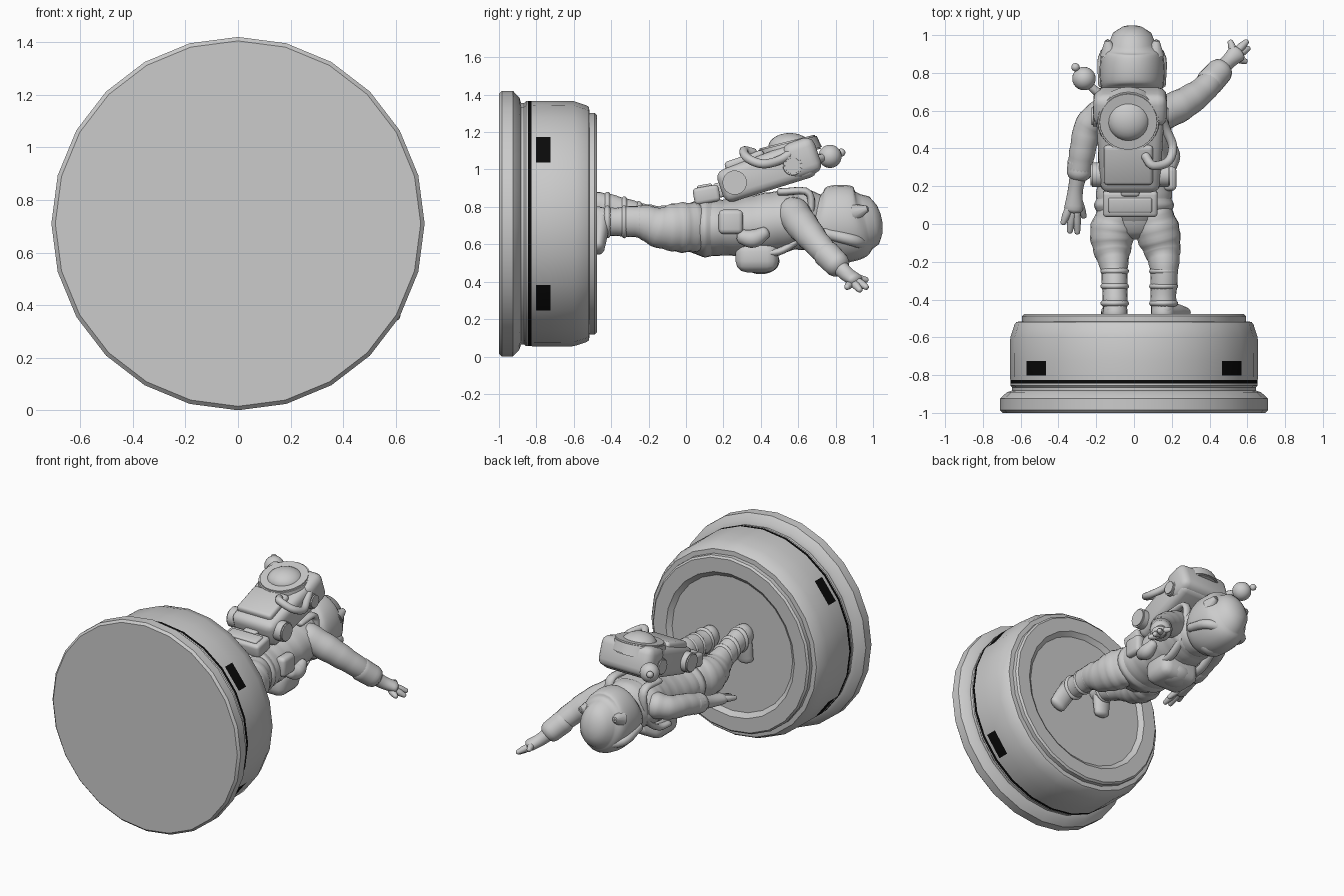
import bpy, bmesh, math
from mathutils import Vector, Matrix, Euler

if "Cube" in bpy.data.objects:
    bpy.data.objects.remove(bpy.data.objects["Cube"])


def material(name, value):
    m = bpy.data.materials.new(name)
    m.diffuse_color = (value, value, value, 1)
    m.use_nodes = True
    m.node_tree.nodes["Principled BSDF"].inputs["Base Color"].default_value = m.diffuse_color
    return m


GREY = material("plain_grey", 0.6)
BLACK = material("black", 0.003)


def finish(name, bm, angle=50):
    bmesh.ops.recalc_face_normals(bm, faces=bm.faces)
    mesh = bpy.data.meshes.new(name)
    bm.to_mesh(mesh)
    bm.free()
    ob = bpy.data.objects.new(name, mesh)
    bpy.context.collection.objects.link(ob)
    mesh.materials.append(GREY)
    mesh.materials.append(BLACK)
    bpy.ops.object.select_all(action='DESELECT')
    bpy.context.view_layer.objects.active = ob
    ob.select_set(True)
    bpy.ops.object.shade_smooth_by_angle(angle=math.radians(angle))
    return ob


def bridge(bm, rings):
    """Join rings of equal length and close both ends."""
    n = len(rings[0])
    for a, b in zip(rings, rings[1:]):
        for i in range(n):
            j = (i + 1) % n
            bm.faces.new((a[i], a[j], b[j], b[i]))
    bm.faces.new(rings[0][::-1])
    bm.faces.new(rings[-1])


def tube(name, pts, n=20, steps=5, wrinkle=0.0):
    """Smooth tube through points (x, y, z, side radius, depth radius)."""
    p = [Vector(q if len(q) == 5 else (*q, q[3])) for q in pts]
    p = [2 * p[0] - p[1]] + p + [2 * p[-1] - p[-2]]
    path = []
    for k in range(1, len(p) - 2):
        for s in range(steps + (k == len(p) - 3)):
            t = s / steps
            a, b, c, d = p[k - 1:k + 3]
            path.append(0.5 * (2 * b + (c - a) * t + (2 * a - 5 * b + 4 * c - d) * t * t
                               + (3 * b - a - 3 * c + d) * t ** 3))
    # Extra shrinking rings make rounded ends
    def cap(end, prev):
        d = (Vector(end[:3]) - Vector(prev[:3])).normalized()
        r, out = min(abs(end[3]), abs(end[4])), []
        for a in (30, 60, 80):
            c, s = math.cos(math.radians(a)), math.sin(math.radians(a))
            out.append(Vector((*(Vector(end[:3]) + d * r * s * 0.7), end[3] * c, end[4] * c)))
        return out
    path = cap(path[0], path[1])[::-1] + path + cap(path[-1], path[-2])
    bm, rings, side = bmesh.new(), [], None
    for i, q in enumerate(path):
        tan = (Vector(path[min(i + 1, len(path) - 1)][:3]) - Vector(path[max(i - 1, 0)][:3])).normalized()
        if side is None:
            ref = Vector((0, 0, 1)) if abs(tan.z) < 0.8 else Vector((0, 1, 0))
            side = tan.cross(ref)
        side = (side - tan * side.dot(tan)).normalized()
        up = side.cross(tan)
        w = 1 + wrinkle * math.sin(i * 1.9)
        rings.append([bm.verts.new(Vector(q[:3])
                      + side * math.cos(2 * math.pi * j / n) * max(q[3] * w, 0.002)
                      + up * math.sin(2 * math.pi * j / n) * max(q[4] * w, 0.002)) for j in range(n)])
    bridge(bm, rings)
    return finish(name, bm, 70)


def ball(name, c, r):
    bm = bmesh.new()
    bmesh.ops.create_uvsphere(bm, u_segments=24, v_segments=14, radius=1)
    r = (r, r, r) if isinstance(r, float) else r
    bm.transform(Matrix.Translation(c) @ Matrix.Diagonal((*r, 1)))
    return finish(name, bm)


def box(name, c, size, tilt=0, bevel=0.025, taper=1.0):
    """Rounded box, tilted about x, narrowed at its low-y end by taper."""
    bm = bmesh.new()
    bmesh.ops.create_cube(bm, size=1)
    for v in bm.verts:
        v.co = Vector(v.co[i] * size[i] for i in range(3))
        if v.co.y < 0:
            v.co.x *= taper
            v.co.z *= taper
    bmesh.ops.bevel(bm, geom=bm.edges[:], offset=bevel, segments=3, profile=0.5, affect='EDGES')
    bm.transform(Matrix.Translation(c) @ Euler((math.radians(tilt), 0, 0)).to_matrix().to_4x4())
    return finish(name, bm)


def cylinder(name, c, r1, r2, depth, rot=(0, 0, 0), n=24):
    bm = bmesh.new()
    bmesh.ops.create_cone(bm, cap_ends=True, segments=n, radius1=r1, radius2=r2, depth=depth)
    bmesh.ops.bevel(bm, geom=[e for e in bm.edges if any(len(f.verts) > 4 for f in e.link_faces)],
                    offset=0.008, segments=2, affect='EDGES')
    bm.transform(Matrix.Translation(c) @ Euler([math.radians(a) for a in rot]).to_matrix().to_4x4())
    return finish(name, bm, 40)


# Pedestal: lathed about the y axis, with a black groove and four black panels
profile = [(.695, -1), (.71, -.985), (.71, -.925), (.672, -.89), (.645, -.882), (.645, -.865),
           (.655, -.855), (.655, -.845), (.655, -.826), (.657, -.803), (.657, -.725), (.655, -.6),
           (.632, -.53), (.622, -.518), (.592, -.516), (.592, -.488), (.58, -.476), (.485, -.476), (.455, -.50)]
bm = bmesh.new()
bridge(bm, [[bm.verts.new((r * math.cos(i * math.pi / 12), y, .71 + r * math.sin(i * math.pi / 12)))
             for i in range(24)] for r, y in profile])
for f in bm.faces:
    c = f.calc_center_median()
    elev = math.degrees(math.atan2(abs(c.z - .71), abs(c.x)))
    groove = -.845 < c.y < -.826
    panel = -.803 < c.y < -.725 and 30 < elev < 45
    if len(f.verts) == 4 and (groove or panel):
        f.material_index = 1
finish("pedestal", bm, 30)

# Legs with creased boots
tube("right_leg", [(.155, -.49, .73, .062, .072), (.155, -.4, .72, .068, .075), (.16, -.24, .72, .075, .088),
                   (.15, -.14, .69, .098, .11), (.125, -.04, .69, .118, .132), (.1, .06, .69, .1, .13)], wrinkle=.025)
tube("left_leg", [(-.1, -.49, .81, .064, .072), (-.1, -.4, .79, .066, .075), (-.105, -.24, .735, .072, .085),
                  (-.115, -.14, .70, .1, .11), (-.115, -.04, .69, .118, .132), (-.09, .06, .69, .1, .13)], wrinkle=.025)
tube("right_boot", [(.15, -.455, .76, .05, .05), (.2, -.46, .67, .062, .045), (.25, -.47, .58, .058, .035)])
tube("left_boot", [(-.1, -.455, .84, .05, .05), (-.11, -.46, .75, .062, .045), (-.12, -.47, .65, .055, .035)])
for i, y in enumerate((-.42, -.33, -.25)):
    ball("right_boot_cuff", (.157, y, .72), (.077, .03, .088))
    ball("left_boot_cuff", (-.102, y, .795 - .025 * i), (.076, .03, .086))

# Torso, belt and collar
tube("torso", [(0, .0, .69, .17, .12), (0, .1, .69, .2, .15), (0, .22, .69, .195, .15), (0, .36, .7, .19, .16),
               (0, .5, .72, .2, .165), (-.01, .6, .73, .21, .15), (-.01, .68, .73, .13, .13)], n=28, wrinkle=.012)
tube("belt", [(0, .07, .69, .2, .15), (0, .1, .69, .212, .16), (0, .13, .69, .2, .155)], n=28)
tube("collar", [(-.01, .6, .73, .18, .16), (-.01, .66, .73, .16, .16), (-.01, .71, .73, .13, .14)], n=28)

# Head with a hood, muzzle and two small ears
tube("head", [(-.01, .67, .72, .13, .13), (-.01, .73, .71, .165, .19), (-.01, .82, .71, .172, .208),
              (-.01, .91, .71, .16, .195), (-.01, .965, .72, .12, .15)], n=24)
tube("hood_brim", [(-.16, .74, .66, .03), (-.15, .9, .62, .032), (-.01, .95, .60, .035),
                   (.13, .9, .62, .032), (.14, .74, .66, .03)], n=12)
ball("muzzle", (-.01, .77, .56), (.09, .065, .06))
for s in (-1, 1):
    cylinder("ear", (-.01 + s * .125, .935, .78), .055, .012, .09, (-70, s * 25, 0), 12)

# Raised arm with an open hand
tube("right_arm", [(.12, .57, .77, .09), (.25, .63, .69, .085), (.36, .705, .6, .072), (.45, .80, .5, .062)], wrinkle=.02)
tube("right_cuff", [(.40, .75, .55, .074), (.455, .81, .49, .07)])
tube("right_palm", [(.46, .82, .48, .045), (.5, .86, .44, .04), (.545, .905, .41, .05, .035)])
for a, b in (((.53, .90, .42), (.51, .965, .41)), ((.55, .92, .40), (.595, .965, .37)),
             ((.555, .90, .39), (.605, .93, .355)), ((.54, .88, .39), (.59, .86, .37))):
    mid = [(u + v) / 2 for u, v in zip(a, b)]
    tube("right_finger", [(*a, .022), (*mid, .021), (*b, .015)], n=10)

# Lowered arm with a relaxed hand
tube("left_arm", [(-.17, .58, .75, .085), (-.24, .52, .73, .075), (-.27, .4, .71, .07), (-.29, .28, .68, .065)], wrinkle=.02)
tube("left_cuff", [(-.285, .33, .69, .066), (-.29, .27, .68, .066)])
tube("left_palm", [(-.295, .26, .68, .045), (-.31, .18, .66, .04), (-.32, .08, .645, .05, .035)])
for a, b in (((-.345, .08, .65), (-.375, .005, .635)), ((-.325, .06, .64), (-.34, -.04, .61)),
             ((-.305, .06, .64), (-.30, -.045, .61)), ((-.29, .11, .64), (-.265, .04, .60))):
    mid = [(u + v) / 2 for u, v in zip(a, b)]
    tube("left_finger", [(*a, .022), (*mid, .021), (*b, .015)], n=10)

# Backpack, leaning away from the body towards the head
box("backpack", (-.02, .43, .985), (.37, .52, .21), 19, .045, .85)
box("backpack_lid", (-.02, .62, 1.06), (.39, .18, .2), 19, .05)
box("backpack_flap", (-.03, .32, 1.03), (.26, .22, .09), 19, .02)
cylinder("dome_ring", (-.03, .55, 1.11), .175, .16, .08, (14, 0, 0))
ball("dome", (-.03, .555, 1.12), (.115, .115, .075))
cylinder("lower_canister", (-.02, .26, .93), .065, .065, .42, (0, 90, 0))
for x in (-.19, .15):
    cylinder("side_dial", (x, .57, 1.02), .055, .05, .07, (0, 90, 0))
    tube("shoulder_strap", [(x * .75, .5, .88, .03, .02), (x * .75, .66, .87, .03, .02), (x * .75, .64, .68, .03, .02),
                            (x * .75, .52, .57, .03, .02), (x * .75, .4, .55, .03, .02)], n=12)
tube("hose", [(.14, .58, 1.10, .024), (.17, .5, 1.05, .024), (.205, .41, 1.03, .024), (.18, .33, 1.06, .024),
              (.1, .31, 1.1, .024), (.06, .36, 1.09, .024)], n=12)

# Antenna on the pack corner
tube("antenna_stem", [(-.17, .68, 1.04, .025), (-.22, .72, 1.06, .022), (-.265, .77, 1.07, .02)], n=10)
ball("antenna_ball", (-.265, .77, 1.07), .062)
ball("antenna_tip", (-.31, .83, 1.09), .022)

# Pouches on the belt and chest
box("rear_pouch", (-.02, .11, .865), (.29, .14, .09), 10, .02)
box("rear_pouch_frame", (-.02, .10, .905), (.23, .08, .03), 10, .01)
box("rear_clasp", (-.02, .18, .89), (.1, .06, .08), 10, .015)
box("chest_pack", (0, .38, .535), (.29, .23, .17), 0, .06)
ball("chest_bulge", (0, .40, .51), (.13, .10, .07))
tube("side_pouch", [(.185, .30, .64, .04), (.195, .36, .63, .05), (.19, .42, .66, .035)], n=14)
box("hip_pouch", (.19, .24, .72), (.07, .13, .13), 0, .025)
